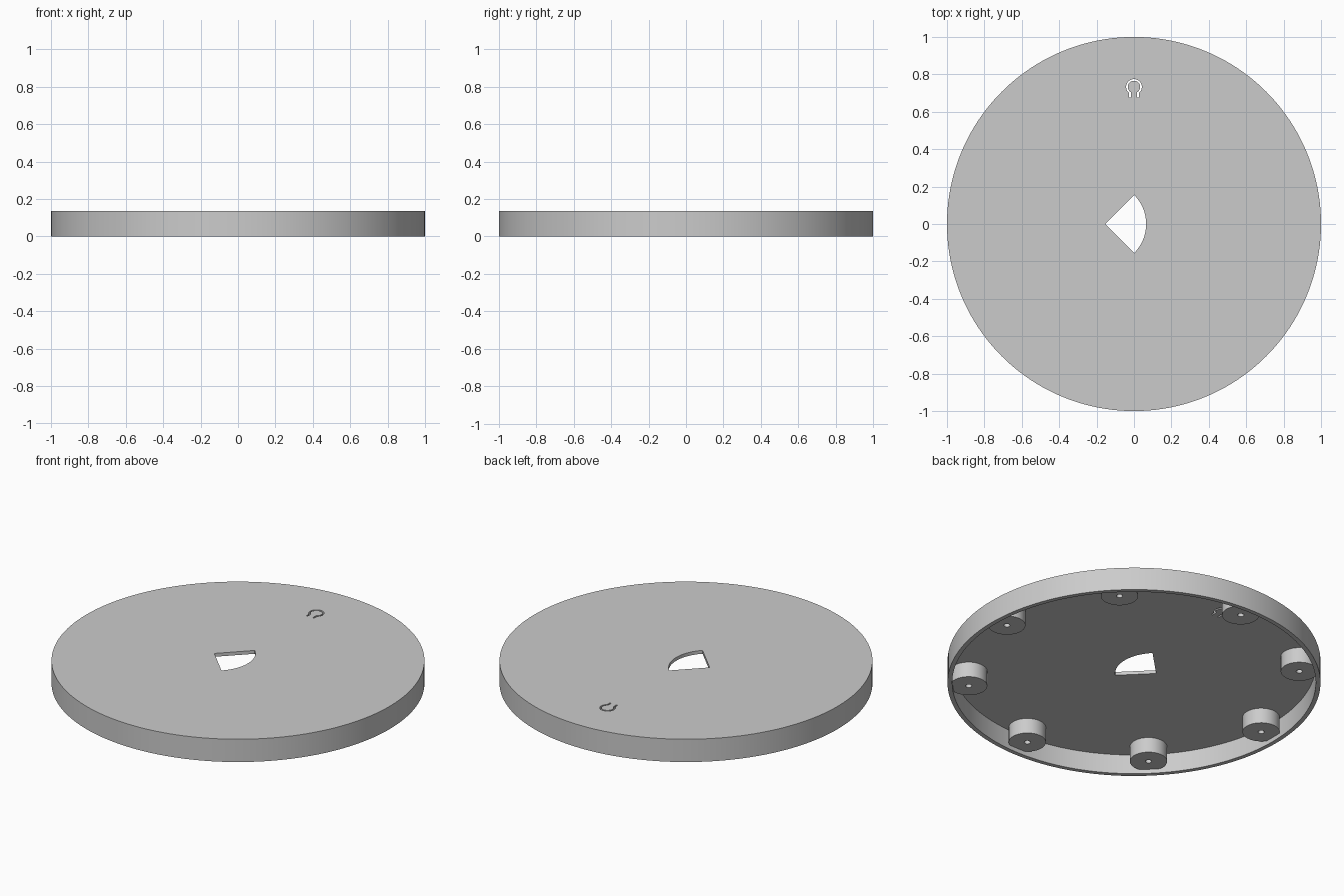
import bpy
import bmesh
from math import sin, cos, asin, pi, radians

cube = bpy.data.objects.get("Cube")
if cube:
    bpy.data.objects.remove(cube, do_unlink=True)

HEIGHT = 0.135
PLATE_UNDERSIDE = 0.115
INNER_RADIUS = 0.975
BOSS_RING = 0.89

grey = bpy.data.materials.new("plain grey")
grey.use_nodes = True
grey.diffuse_color = (0.6, 0.6, 0.6, 1)
grey.node_tree.nodes["Principled BSDF"].inputs["Base Color"].default_value = (0.6, 0.6, 0.6, 1)


def arc(cx, cy, r, start, end, steps):
    """Points along an arc, both ends included."""
    angles = [start + (end - start) * i / steps for i in range(steps + 1)]
    return [(cx + r * cos(a), cy + r * sin(a)) for a in angles]


def circle(cx, cy, r, steps):
    return arc(cx, cy, r, 0, 2 * pi, steps)[:-1]


def prism(name, outline, z0, z1):
    """Extrude a flat outline between two heights."""
    bm = bmesh.new()
    base = bm.faces.new([bm.verts.new((x, y, z0)) for x, y in outline])
    top = bmesh.ops.extrude_face_region(bm, geom=[base])["geom"]
    verts = [v for v in top if isinstance(v, bmesh.types.BMVert)]
    bmesh.ops.translate(bm, verts=verts, vec=(0, 0, z1 - z0))
    bmesh.ops.recalc_face_normals(bm, faces=bm.faces)
    mesh = bpy.data.meshes.new(name)
    bm.to_mesh(mesh)
    bm.free()
    mesh.materials.append(grey)
    obj = bpy.data.objects.new(name, mesh)
    bpy.context.collection.objects.link(obj)
    return obj


def combine(target, other, operation):
    """Apply a boolean and discard the helper."""
    mod = target.modifiers.new("boolean", "BOOLEAN")
    mod.operation = operation
    mod.solver = "EXACT"
    mod.object = other
    bpy.context.view_layer.objects.active = target
    bpy.ops.object.modifier_apply(modifier=mod.name)
    bpy.data.objects.remove(other, do_unlink=True)


# Round lid, hollow from below
lid = prism("round_lid", circle(0, 0, 1, 160), 0, HEIGHT)
combine(lid, prism("cavity", circle(0, 0, INNER_RADIUS, 160), -0.1, PLATE_UNDERSIDE), "DIFFERENCE")

# Eight screw bosses merging into the rim, each with a blind hole
centres = circle(0, 0, BOSS_RING, 8)
for x, y in centres:
    combine(lid, prism("screw_boss", circle(x, y, 0.1, 40), 0.025, 0.125), "UNION")
for x, y in centres:
    combine(lid, prism("screw_hole", circle(x, y, 0.017, 20), -0.1, 0.11), "DIFFERENCE")

# Quarter-circle opening in the middle
sector = [(-0.155, 0)] + arc(-0.155, 0, 0.22, -pi / 4, pi / 4, 24)
combine(lid, prism("sector_opening", sector, 0.05, 0.2), "DIFFERENCE")


# Narrow slot around a springy push tab
def slot_edge(r, half_width):
    gap = asin(half_width / r)
    ring = arc(0, 0.733, r, -pi / 2 + gap, 1.5 * pi - gap, 28)
    return [(half_width, 0.675)] + ring + [(-half_width, 0.675)]


slot = slot_edge(0.042, 0.026) + slot_edge(0.033, 0.017)[::-1]
combine(lid, prism("tab_slot", slot, 0.05, 0.2), "DIFFERENCE")

# Smooth curved walls, crisp edges
bpy.ops.object.select_all(action="DESELECT")
lid.select_set(True)
bpy.context.view_layer.objects.active = lid
bpy.ops.object.shade_smooth_by_angle(angle=radians(30))
